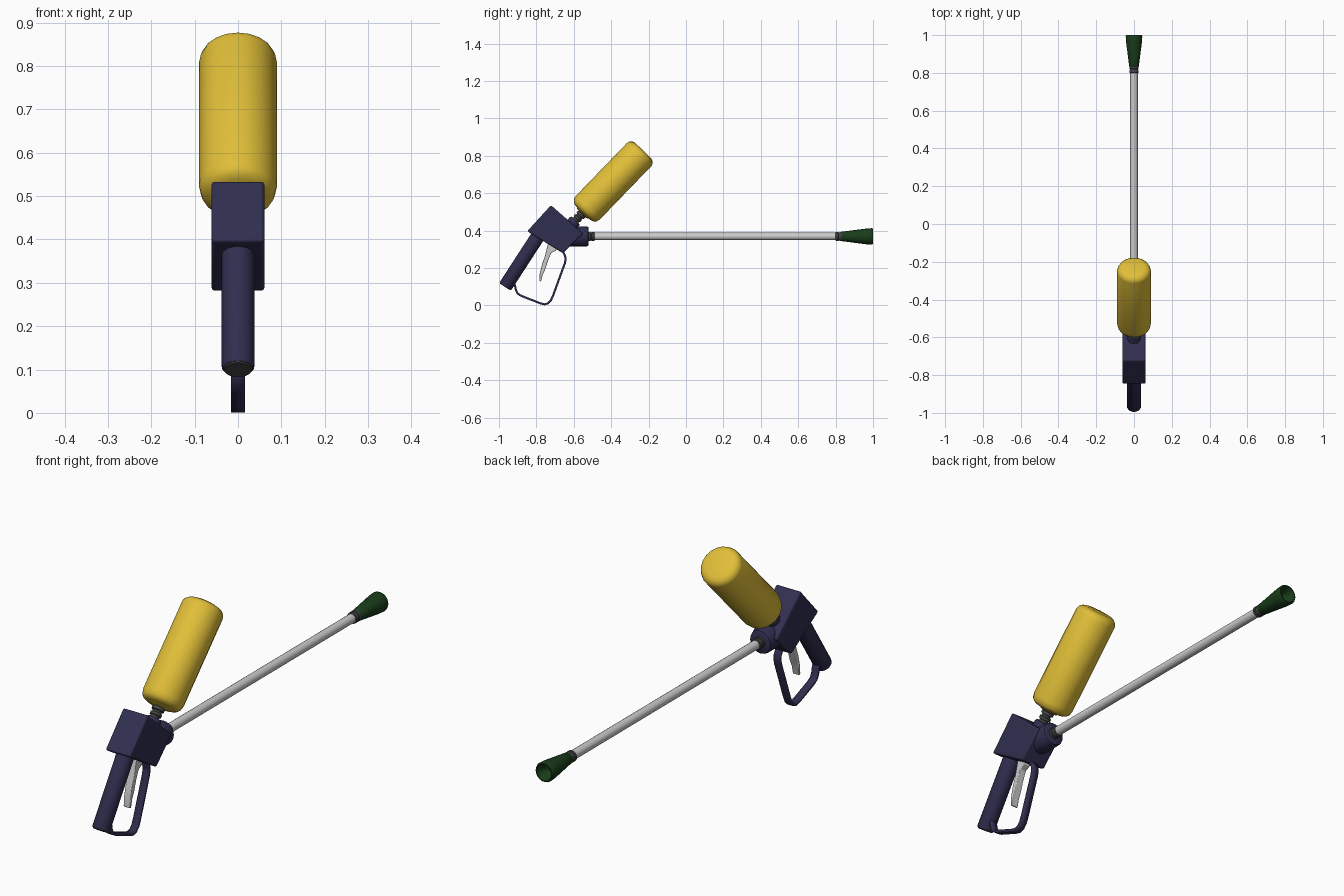
import bpy, bmesh, math
from mathutils import Vector

if "Cube" in bpy.data.objects:
    bpy.data.objects.remove(bpy.data.objects["Cube"])


def material(name, r, g, b):
    m = bpy.data.materials.new(name)
    m.diffuse_color = (r, g, b, 1)
    m.use_nodes = True
    m.node_tree.nodes["Principled BSDF"].inputs["Base Color"].default_value = m.diffuse_color
    return m


NAVY = material("navy", 0.03, 0.028, 0.08)
YELLOW = material("yellow", 0.75, 0.52, 0.04)
GREEN = material("green", 0.01, 0.045, 0.01)
DARK = material("dark_grey", 0.06, 0.06, 0.06)


def finish(name, bm, mat=None, bevel=0, angle=35):
    bmesh.ops.recalc_face_normals(bm, faces=bm.faces)
    me = bpy.data.meshes.new(name)
    bm.to_mesh(me)
    bm.free()
    ob = bpy.data.objects.new(name, me)
    bpy.context.collection.objects.link(ob)
    if mat:
        me.materials.append(mat)
    if bevel:
        mod = ob.modifiers.new("bevel", 'BEVEL')
        mod.width, mod.segments = bevel, 3
    for o in bpy.context.selected_objects:
        o.select_set(False)
    ob.select_set(True)
    bpy.context.view_layer.objects.active = ob
    bpy.ops.object.shade_smooth_by_angle(angle=math.radians(angle))
    return ob


def lathe(name, profile, origin, axis, mat=None, n=20):
    """Revolve (distance along axis, radius) pairs; origin and axis are (y, z)."""
    bm = bmesh.new()
    d = Vector((0, *axis)).normalized()
    u, o = Vector((1, 0, 0)), Vector((0, *origin))
    v = d.cross(u)
    rings = []
    for t, r in profile:
        rings.append([bm.verts.new(o + d * t + (u * math.cos(a) + v * math.sin(a)) * r)
                      for a in (2 * math.pi * i / n for i in range(n))])
    for a, b in zip(rings, rings[1:]):
        for i in range(n):
            j = (i + 1) % n
            bm.faces.new((a[i], a[j], b[j], b[i]))
    bm.faces.new(rings[0])
    bm.faces.new(rings[-1])
    return finish(name, bm, mat)


def slab(name, outline, half, mat=None, bevel=0):
    """Extrude a (y, z) outline across x."""
    bm = bmesh.new()
    f = bm.faces.new([bm.verts.new((-half, y, z)) for y, z in outline])
    new = bmesh.ops.extrude_face_region(bm, geom=[f])["geom"]
    bmesh.ops.translate(bm, vec=(2 * half, 0, 0),
                        verts=[g for g in new if isinstance(g, bmesh.types.BMVert)])
    return finish(name, bm, mat, bevel)


# gun body and grip
slab("body", [(-0.722, 0.536), (-0.849, 0.397), (-0.658, 0.279), (-0.55, 0.385)],
     0.061, NAVY, 0.008)
grip_o, grip_d = (-0.968, 0.099), (0.545, 0.838)
lathe("grip", [(0.003, 0.034), (0.008, 0.0375), (0.38, 0.0375)], grip_o, grip_d, NAVY)
lathe("grip_end_cap", [(0, 0.031), (0.005, 0.034)], grip_o, grip_d, DARK)

# trigger guard strap
path = [(-0.925, 0.14), (-0.914, 0.105), (-0.909, 0.08), (-0.899, 0.063), (-0.88, 0.051),
        (-0.78, 0.012), (-0.757, 0.006), (-0.738, 0.011), (-0.722, 0.028), (-0.71, 0.055),
        (-0.648, 0.225), (-0.644, 0.245), (-0.646, 0.265), (-0.665, 0.3)]
bm = bmesh.new()
pairs = [[bm.verts.new((x, y, z)) for x in (-0.016, 0.016)] for y, z in path]
for (a, b), (c, d) in zip(pairs, pairs[1:]):
    bm.faces.new((a, b, d, c))
guard = finish("trigger_guard", bm, NAVY)
mod = guard.modifiers.new("thickness", 'SOLIDIFY')
mod.thickness, mod.offset = 0.011, 0

# trigger
slab("trigger", [(-0.738, 0.33), (-0.69, 0.31), (-0.695, 0.294), (-0.721, 0.28),
                 (-0.738, 0.24), (-0.752, 0.195), (-0.766, 0.165), (-0.775, 0.128),
                 (-0.784, 0.132), (-0.782, 0.17), (-0.77, 0.22), (-0.754, 0.265)],
     0.016, None, 0.003)

# lance socket, rod, collars and nozzle along +y
Z = 0.369
lathe("lance_socket", [(0, 0.04), (0.03, 0.053), (0.125, 0.053), (0.132, 0.05),
                       (0.135, 0.045)], (-0.655, Z), (1, 0), NAVY)
lathe("lance_rod", [(0, 0.02), (1.36, 0.02)], (-0.54, Z), (1, 0), None, 16)
for name, y in (("rear_collar", -0.525), ("front_collar", 0.8)):
    lathe(name, [(0, 0.022), (0.003, 0.025), (0.014, 0.025), (0.016, 0.022), (0.02, 0.022),
                 (0.022, 0.025), (0.033, 0.025), (0.036, 0.022)], (y, Z), (1, 0), DARK)
lathe("nozzle", [(0, 0.022), (0.004, 0.025), (0.05, 0.031), (0.135, 0.042), (0.165, 0.044),
                 (0.172, 0.041), (0.172, 0.036), (0.12, 0.014)], (0.828, Z), (1, 0), GREEN, 24)

# tilted bottle with its neck
bo, bd = (-0.542, 0.505), (0.695, 0.719)
lathe("bottle_boss", [(-0.15, 0.034), (-0.078, 0.034), (-0.07, 0.03)], bo, bd, NAVY)
lathe("bottle_neck", [(-0.09, 0.02), (-0.06, 0.02), (-0.058, 0.025), (-0.047, 0.025),
                      (-0.045, 0.02), (-0.037, 0.02), (-0.035, 0.027), (-0.022, 0.027),
                      (-0.02, 0.02), (0, 0.02)], bo, bd, DARK)
lathe("bottle", [(-0.02, 0.035), (-0.014, 0.045), (-0.012, 0.06), (-0.006, 0.075),
                 (0.005, 0.085), (0.025, 0.09), (0.42, 0.09), (0.435, 0.085),
                 (0.445, 0.073), (0.45, 0.058)], bo, bd, YELLOW)
